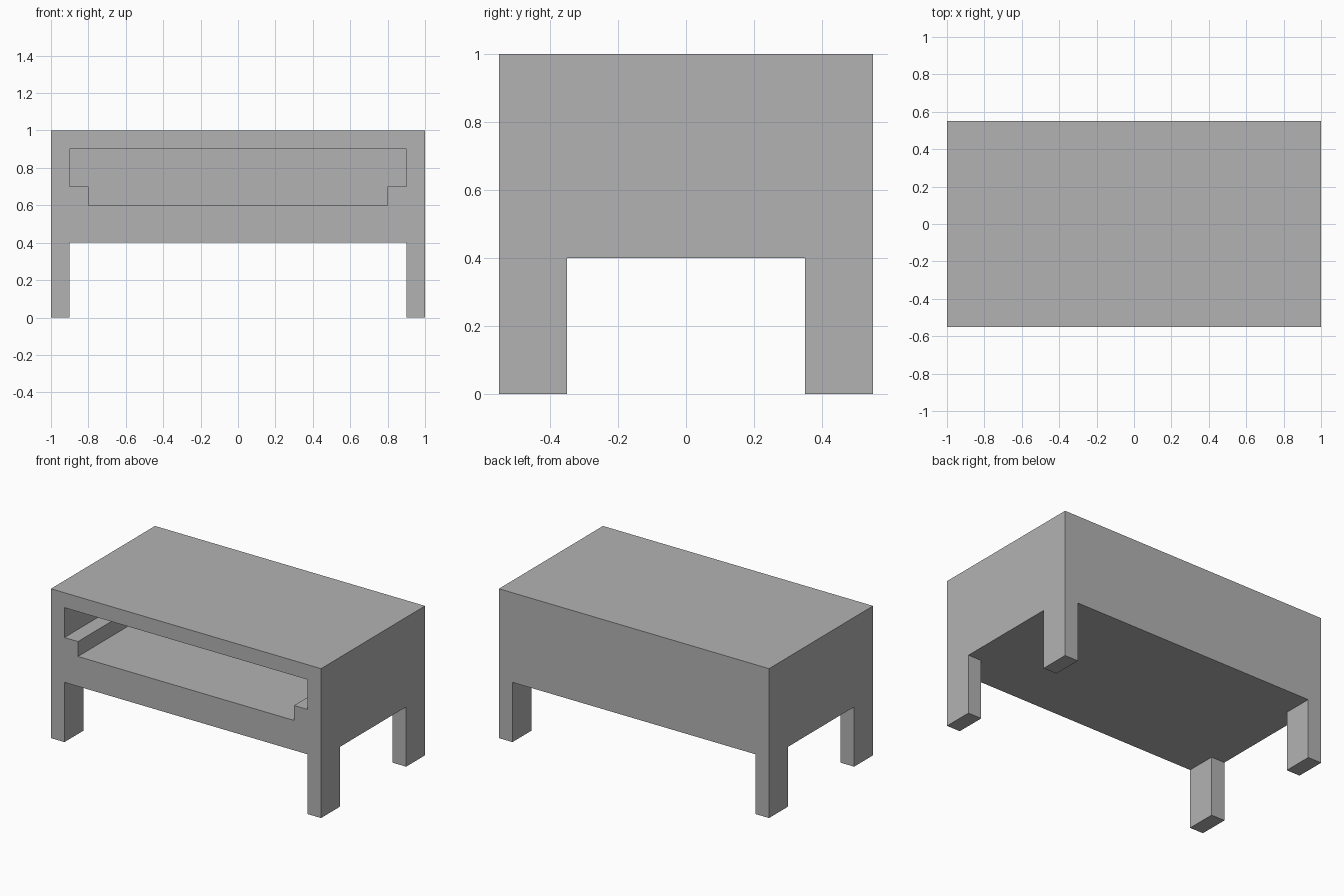
import bpy
import bmesh
from mathutils import Vector

default = bpy.data.objects.get("Cube")
if default:
    bpy.data.objects.remove(default, do_unlink=True)

# Plain grey finish
grey = bpy.data.materials.new("plain_grey")
grey.use_nodes = True
colour = (0.45, 0.45, 0.45, 1)
grey.diffuse_color = colour
grey.node_tree.nodes["Principled BSDF"].inputs["Base Color"].default_value = colour


def prism(name, outline, along, start, end):
    """Extrude an outline of 3D points from start to end along an axis."""
    axis = Vector(along)
    bm = bmesh.new()
    face = bm.faces.new([bm.verts.new(Vector(p) + axis * start) for p in outline])
    new = bmesh.ops.extrude_face_region(bm, geom=[face], use_keep_orig=True)["geom"]
    verts = [v for v in new if isinstance(v, bmesh.types.BMVert)]
    bmesh.ops.translate(bm, verts=verts, vec=axis * (end - start))
    bmesh.ops.recalc_face_normals(bm, faces=bm.faces)
    mesh = bpy.data.meshes.new(name)
    bm.to_mesh(mesh)
    bm.free()
    mesh.materials.append(grey)
    obj = bpy.data.objects.new(name, mesh)
    bpy.context.collection.objects.link(obj)
    return obj


def along_y(half, low, high):
    return [(-half, 0, low), (half, 0, low), (half, 0, high), (-half, 0, high)]


def along_x(half, low, high):
    return [(0, -half, low), (0, half, low), (0, half, high), (0, -half, high)]


# Solid block that becomes the top, walls and legs
table = prism("table_body", along_y(1, 0, 1), (0, 1, 0), -0.55, 0.55)

# Stepped shelf opening, closed at the back
right_half = [(0.8, 0, 0.6), (0.8, 0, 0.7), (0.9, 0, 0.7), (0.9, 0, 0.9)]
left_half = [(-x, y, z) for x, y, z in reversed(right_half)]

cutters = [
    prism("shelf_cutter", right_half + left_half, (0, 1, 0), -0.7, 0.45),
    prism("long_leg_gap_cutter", along_y(0.9, -0.2, 0.4), (0, 1, 0), -0.7, 0.7),
    prism("side_leg_gap_cutter", along_x(0.35, -0.2, 0.4), (1, 0, 0), -1.2, 1.2),
]
for cutter in cutters:
    cutter.hide_render = True
    mod = table.modifiers.new(cutter.name, "BOOLEAN")
    mod.operation = "DIFFERENCE"
    mod.solver = "EXACT"
    mod.object = cutter

# Bake the cuts and drop the cutters
bpy.context.view_layer.update()
graph = bpy.context.evaluated_depsgraph_get()
baked = bpy.data.meshes.new_from_object(table.evaluated_get(graph))
table.modifiers.clear()
table.data = baked
for cutter in cutters:
    bpy.data.objects.remove(cutter, do_unlink=True)
